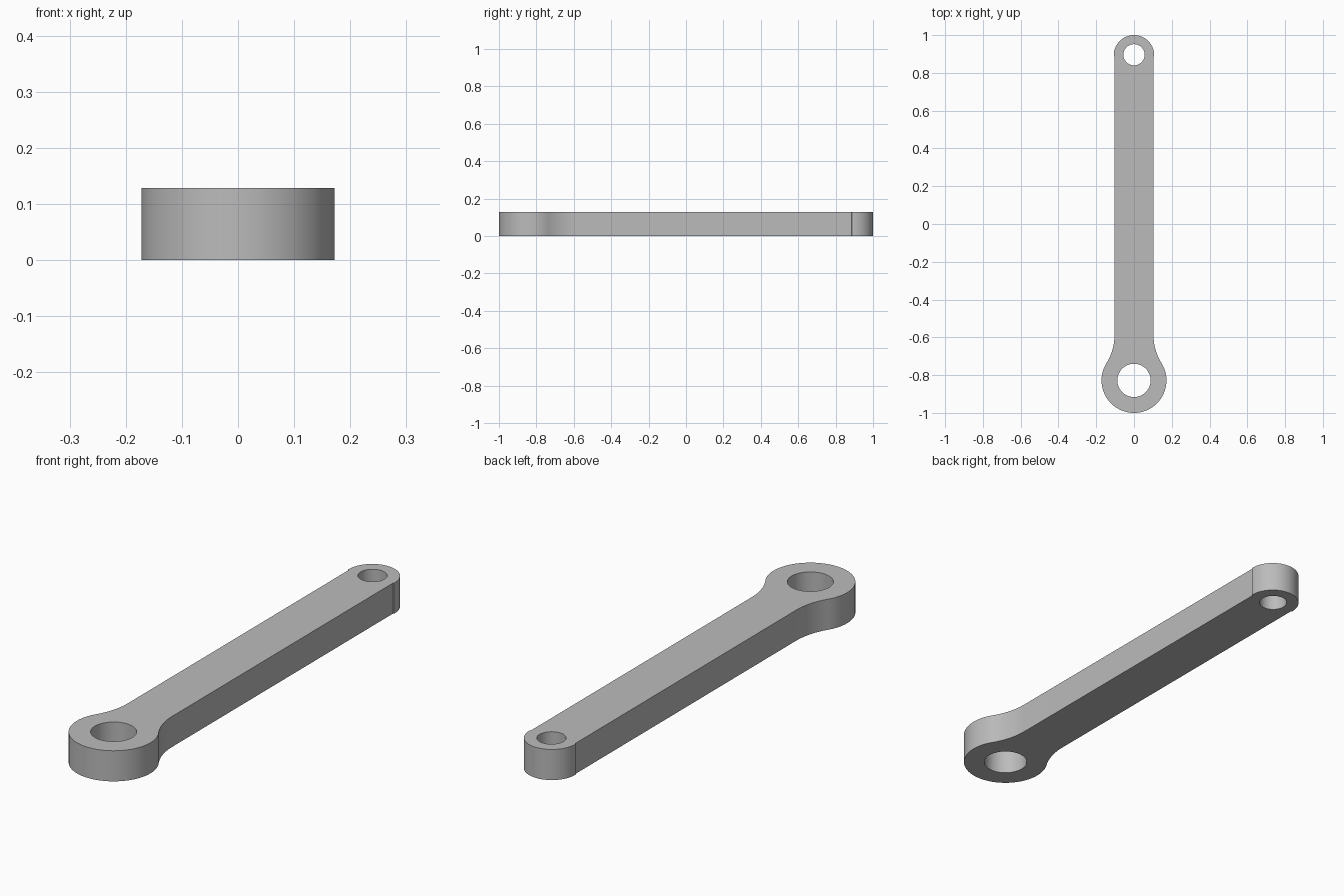
import bpy, bmesh
from math import sin, cos, pi, atan2, sqrt, acos

cube = bpy.data.objects.get("Cube")
if cube:
    bpy.data.objects.remove(cube, do_unlink=True)

THICK = 0.129
BAR = 0.103                             # half width of the bar
BIG_Y, BIG_R, BIG_HOLE = -0.828, 0.172, 0.088
SMALL_Y, SMALL_R, SMALL_HOLE = 0.893, 0.107, 0.056
FILLET_Y = -0.585                       # where the bar starts to flare


def arc(cx, cy, r, a, b, n):
    return [(cx + r * cos(a + (b - a) * i / n), cy + r * sin(a + (b - a) * i / n))
            for i in range(n + 1)]


# Fillet radius that touches both the bar side and the big eye
dy = FILLET_Y - BIG_Y
fillet_r = (BAR**2 + dy**2 - BIG_R**2) / (2 * (BIG_R - BAR))
touch = atan2(dy, BAR + fillet_r)

# Right half of the outline, from the big eye up to the small eye
half = arc(0, BIG_Y, BIG_R, -pi / 2, touch, 40)
half += arc(BAR + fillet_r, FILLET_Y, fillet_r, pi + touch, pi, 16)[1:]
half.append((BAR, SMALL_Y - 0.007))
half += arc(0, SMALL_Y, SMALL_R, -0.06, pi / 2, 28)
outline = half + [(-x, y) for x, y in half[-2:0:-1]]

holes = [arc(0, BIG_Y, BIG_HOLE, 0, 2 * pi, 64)[:-1],
         arc(0, SMALL_Y + 0.003, SMALL_HOLE, 0, 2 * pi, 48)[:-1]]

# Flat plate with two holes, extruded upwards
bm = bmesh.new()
edges = []
for loop in [outline] + holes:
    vs = [bm.verts.new((x, y, 0)) for x, y in loop]
    edges += [bm.edges.new((v, vs[i - 1])) for i, v in enumerate(vs)]
bmesh.ops.triangle_fill(bm, use_beauty=True, use_dissolve=False, edges=edges)
ext = bmesh.ops.extrude_face_region(bm, geom=bm.faces[:], use_keep_orig=True)
top = [g for g in ext["geom"] if isinstance(g, bmesh.types.BMVert)]
bmesh.ops.translate(bm, vec=(0, 0, THICK), verts=top)
bmesh.ops.recalc_face_normals(bm, faces=bm.faces[:])
mesh = bpy.data.meshes.new("connecting_link")
bm.to_mesh(mesh)
bm.free()

# Plain grey metal
grey = bpy.data.materials.new("grey_metal")
grey.use_nodes = True
colour = (0.5, 0.5, 0.5, 1)
grey.diffuse_color = colour
grey.node_tree.nodes["Principled BSDF"].inputs["Base Color"].default_value = colour
mesh.materials.append(grey)

link = bpy.data.objects.new("connecting_link", mesh)
bpy.context.collection.objects.link(link)
bpy.context.view_layer.objects.active = link
link.select_set(True)
bpy.ops.object.shade_smooth_by_angle(angle=pi / 6)
